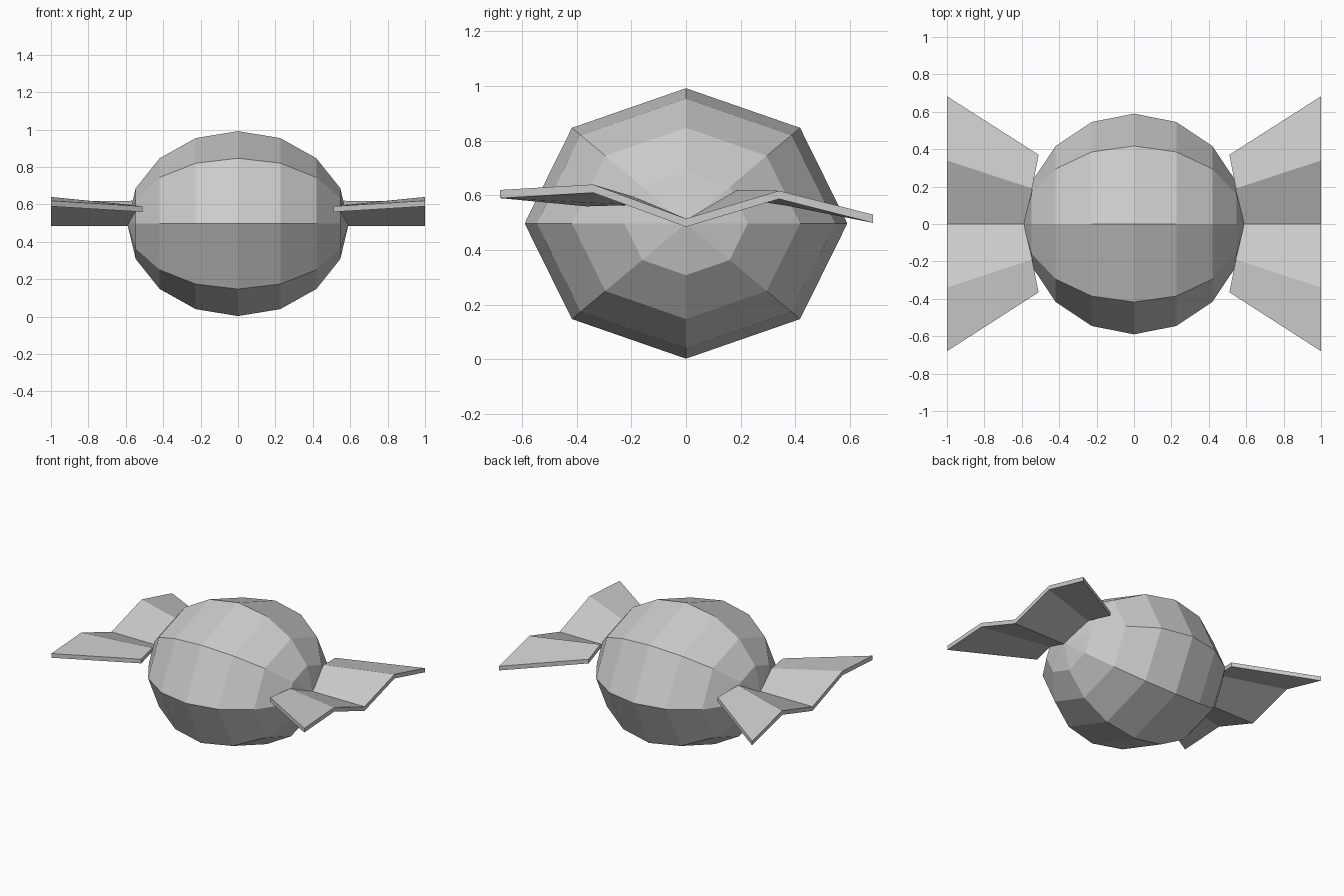
import bpy, bmesh
from math import pi
from mathutils import Matrix

if "Cube" in bpy.data.objects:
    bpy.data.objects.remove(bpy.data.objects["Cube"])


def add_object(name, bm):
    bmesh.ops.recalc_face_normals(bm, faces=bm.faces)
    mesh = bpy.data.meshes.new(name)
    bm.to_mesh(mesh)
    bm.free()
    obj = bpy.data.objects.new(name, mesh)
    bpy.context.collection.objects.link(obj)
    return obj


# Faceted sweet body: eight-sided sphere with its poles along x
bm = bmesh.new()
bmesh.ops.create_uvsphere(bm, u_segments=8, v_segments=8, radius=1,
                          matrix=Matrix.Rotation(pi / 2, 4, 'Y'))
bmesh.ops.transform(bm, matrix=Matrix.Translation((0, 0, 0.4975)) @
                    Matrix.Diagonal((0.592, 0.59, 0.4945, 1)), verts=bm.verts)
add_object("candy_body", bm)

# Pleated wrapper ends: zigzag from a narrow inner edge to a wide outer edge
INNER = [(0.51, -0.365, 0.575), (0.545, -0.19, 0.58), (0.56, 0, 0.5),
         (0.545, 0.19, 0.605), (0.51, 0.37, 0.577)]
OUTER = [(1, -0.68, 0.605), (1, -0.34, 0.625), (1, 0, 0.5),
         (1, 0.34, 0.602), (1, 0.683, 0.515)]
HALF = 0.015


def wrapper_end(name, side):
    bm = bmesh.new()

    def row(points, dz):
        return [bm.verts.new((side * x, y, z + dz)) for x, y, z in points]

    # four edge strips around the sheet's cross-section
    loops = [row(INNER, HALF), row(OUTER, HALF), row(OUTER, -HALF), row(INNER, -HALF)]
    for k in range(4):
        a, b = loops[k], loops[(k + 1) % 4]
        for i in range(4):
            bm.faces.new((a[i], b[i], b[i + 1], a[i + 1]))
    for i in (0, 4):
        bm.faces.new([loop[i] for loop in loops])
    add_object(name, bm)


wrapper_end("wrapper_right", 1)
wrapper_end("wrapper_left", -1)
